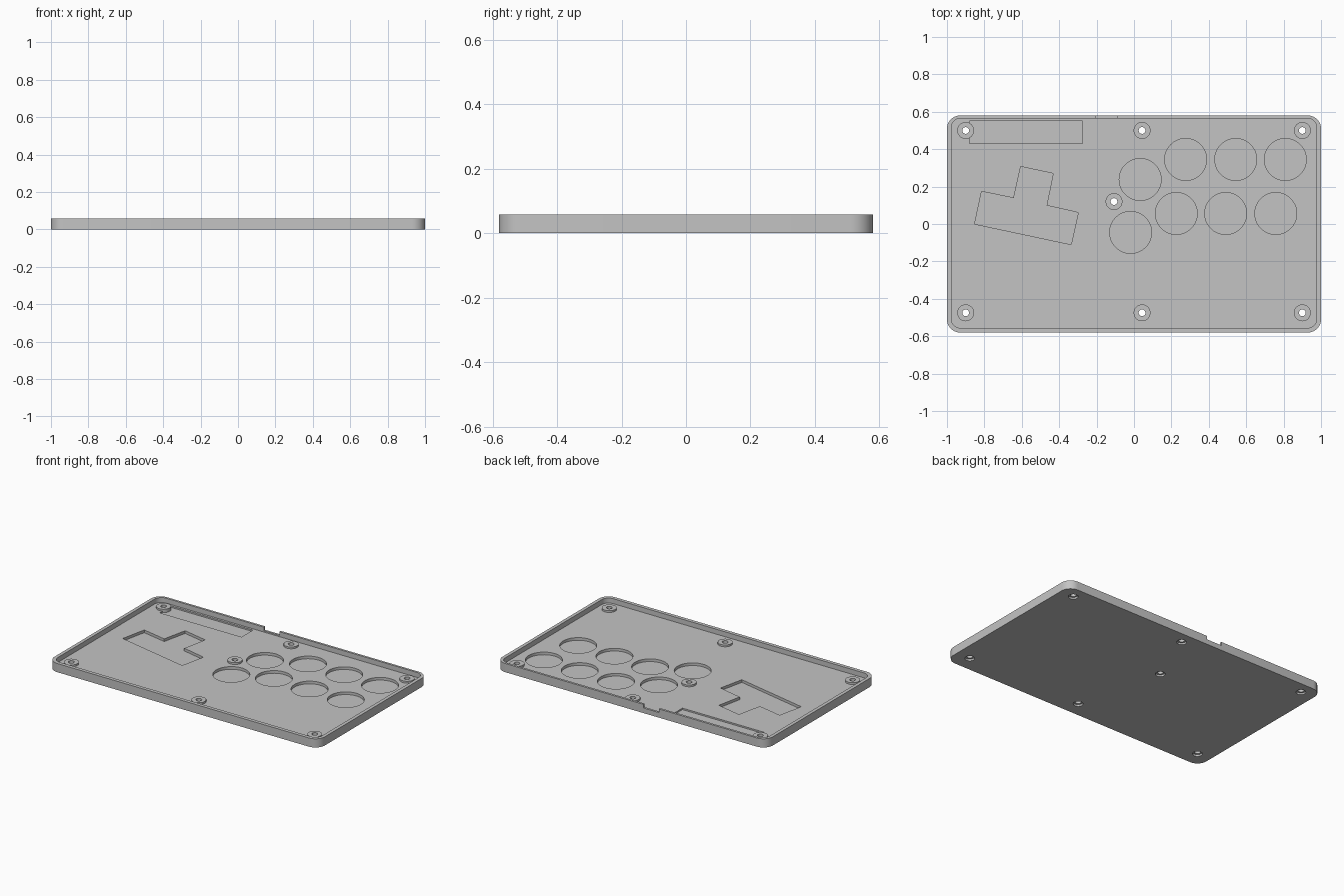
import bpy, bmesh
from math import cos, sin, pi, radians

if "Cube" in bpy.data.objects:
    bpy.data.objects.remove(bpy.data.objects["Cube"])

TOP, FLOOR, BOSS, POCKET = 0.058, 0.025, 0.037, 0.007

grey = bpy.data.materials.new("mid_grey")
grey.use_nodes = True
grey.diffuse_color = (0.55, 0.55, 0.55, 1)
grey.node_tree.nodes["Principled BSDF"].inputs["Base Color"].default_value = (0.55, 0.55, 0.55, 1)


def prism(name, outline, z0, z1):
    """Closed solid made by raising a 2D outline from z0 to z1."""
    bm = bmesh.new()
    face = bm.faces.new([bm.verts.new((x, y, z0)) for x, y in outline])
    raised = bmesh.ops.extrude_face_region(bm, geom=[face])["geom"]
    verts = [v for v in raised if isinstance(v, bmesh.types.BMVert)]
    bmesh.ops.translate(bm, verts=verts, vec=(0, 0, z1 - z0))
    bmesh.ops.recalc_face_normals(bm, faces=bm.faces)
    mesh = bpy.data.meshes.new(name)
    bm.to_mesh(mesh)
    bm.free()
    mesh.materials.append(grey)
    ob = bpy.data.objects.new(name, mesh)
    bpy.context.collection.objects.link(ob)
    return ob


def circle(x, y, r, n=48):
    return [(x + r * cos(2 * pi * i / n), y + r * sin(2 * pi * i / n)) for i in range(n)]


def rounded(x0, x1, y0, y1, r, n=10):
    pts = []
    corners = [(x1 - r, y1 - r), (x0 + r, y1 - r), (x0 + r, y0 + r), (x1 - r, y0 + r)]
    for k, (cx, cy) in enumerate(corners):
        for i in range(n + 1):
            a = pi / 2 * (k + i / n)
            pts.append((cx + r * cos(a), cy + r * sin(a)))
    return pts


def box(x0, x1, y0, y1):
    return [(x0, y0), (x1, y0), (x1, y1), (x0, y1)]


def combine(target, tool, operation):
    tool.hide_render = True
    mod = target.modifiers.new("combine", "BOOLEAN")
    mod.operation, mod.object, mod.solver = operation, tool, "EXACT"
    bpy.context.view_layer.objects.active = target
    bpy.ops.object.modifier_apply(modifier=mod.name)
    bpy.data.objects.remove(tool)


def cut(outline, z0, z1):
    combine(tray, prism("cutter", outline, z0, z1), "DIFFERENCE")


# Tray with its raised rim
tray = prism("case_tray", rounded(-1, 1, -0.58, 0.58, 0.07), 0, TOP)
cut(rounded(-0.977, 0.977, -0.556, 0.565, 0.05), FLOOR, 0.1)

# Cable notch in the back rim
cut(box(-0.205, -0.09, 0.55, 0.62), 0.034, 0.1)

# Shallow board recess by the back wall
cut(box(-0.88, -0.275, 0.43, 0.55), 0.015, 0.05)

# Round button pockets
buttons = [(x, 0.345) for x in (0.276, 0.544, 0.809)]
buttons += [(x, 0.056) for x in (0.226, 0.49, 0.758)]
buttons += [(0.033, 0.238), (-0.018, -0.045)]
for x, y in buttons:
    cut(circle(x, y, 0.112, 64), POCKET, 0.05)

# Tilted T-shaped key pocket
cut([(-0.852, 0), (-0.336, -0.11), (-0.298, 0.061), (-0.467, 0.099), (-0.432, 0.27),
     (-0.606, 0.307), (-0.643, 0.139), (-0.815, 0.174)], POCKET, 0.05)

# Screw bosses, through holes and counterbores underneath
screws = [(x, y) for x in (-0.9, 0.043, 0.9) for y in (-0.475, 0.5)] + [(-0.107, 0.12)]
for x, y in screws:
    combine(tray, prism("boss", circle(x, y, 0.045), 0.01, BOSS), "UNION")
    cut(circle(x, y, 0.018, 32), -0.05, 0.1)
    cut(circle(x, y, 0.03, 32), -0.05, 0.012)

bpy.ops.object.select_all(action="DESELECT")
tray.select_set(True)
bpy.context.view_layer.objects.active = tray
bpy.ops.object.shade_smooth_by_angle(angle=radians(30))
